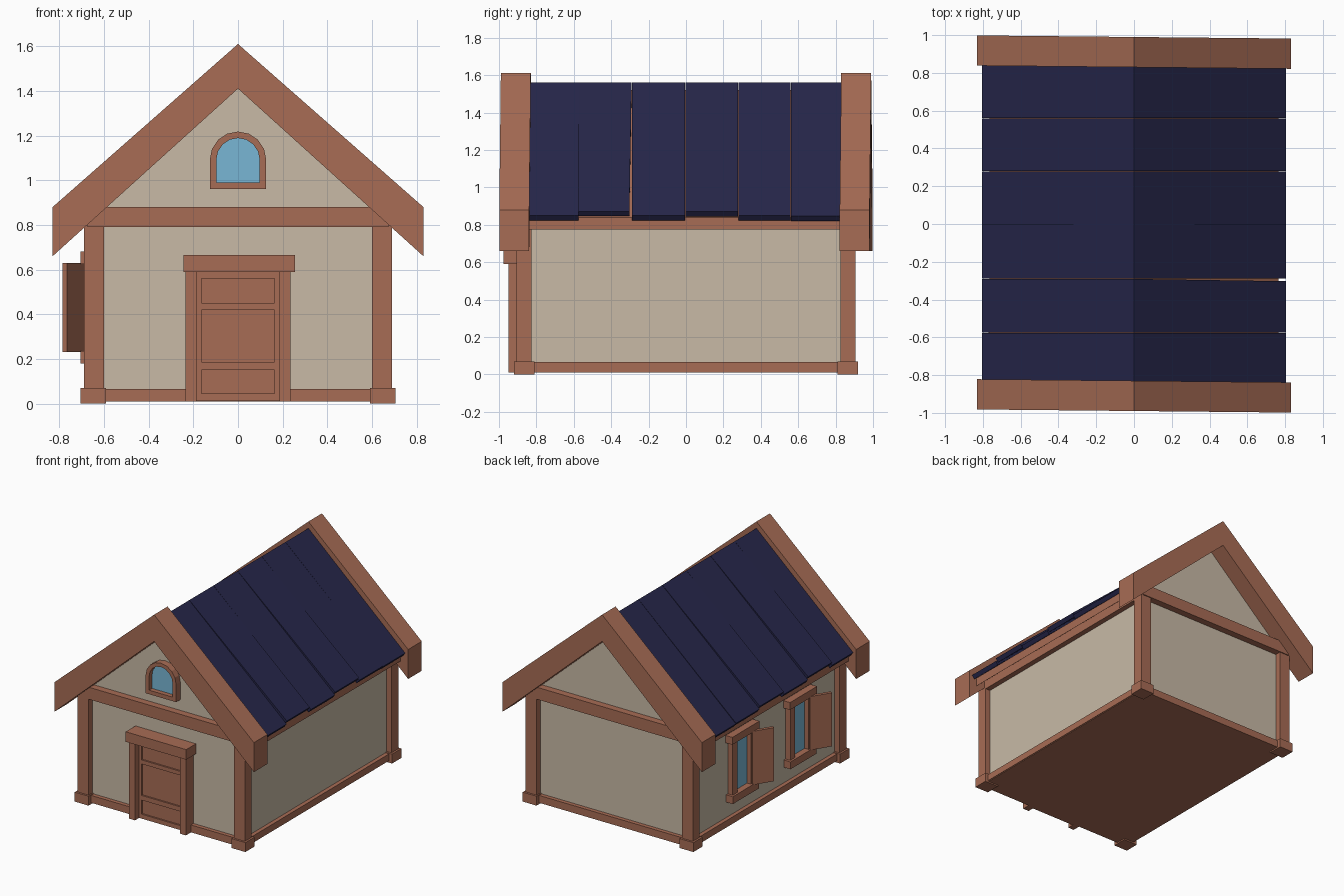
import bpy, bmesh, math
from mathutils import Matrix, Vector

if "Cube" in bpy.data.objects:
    bpy.data.objects.remove(bpy.data.objects["Cube"])


def material(name, rgb):
    m = bpy.data.materials.new(name)
    m.diffuse_color = (*rgb, 1)
    m.use_nodes = True
    m.node_tree.nodes["Principled BSDF"].inputs["Base Color"].default_value = m.diffuse_color
    return m


WOOD = material("warm brown wood", (0.39, 0.15, 0.09))
PLASTER = material("cream plaster", (0.58, 0.49, 0.38))
NAVY = material("navy roof", (0.020, 0.020, 0.070))
GLASS = material("blue glass", (0.19, 0.47, 0.66))


def finish(name, bm, mat):
    bmesh.ops.recalc_face_normals(bm, faces=bm.faces)
    me = bpy.data.meshes.new(name)
    bm.to_mesh(me)
    bm.free()
    me.materials.append(mat)
    ob = bpy.data.objects.new(name, me)
    bpy.context.collection.objects.link(ob)
    return ob


def box(name, x0, x1, y0, y1, z0, z1, mat=WOOD):
    bm = bmesh.new()
    c = Vector(((x0 + x1) / 2, (y0 + y1) / 2, (z0 + z1) / 2))
    size = (abs(x1 - x0), abs(y1 - y0), abs(z1 - z0), 1)
    bmesh.ops.create_cube(bm, size=1, matrix=Matrix.Translation(c) @ Matrix.Diagonal(size))
    return finish(name, bm, mat)


def prism(name, profile, y0, y1, mat=WOOD):
    """Extrude an (x, z) outline along y."""
    bm = bmesh.new()
    f = bm.faces.new([bm.verts.new((x, y0, z)) for x, z in profile])
    r = bmesh.ops.extrude_face_region(bm, geom=[f])
    bmesh.ops.translate(bm, vec=(0, y1 - y0, 0),
                        verts=[g for g in r["geom"] if isinstance(g, bmesh.types.BMVert)])
    return finish(name, bm, mat)


# Plaster body with gable ends, and the floor
prism("walls", [(-0.65, 0.02), (0.65, 0.02), (0.65, 0.85), (0, 1.43), (-0.65, 0.85)],
      -0.86, 0.86, PLASTER)
box("floor", -0.675, 0.675, -0.89, 0.89, 0.01, 0.03)

# Corner posts with base blocks
for sx in (-1, 1):
    for sy in (-1, 1):
        box("corner_post", sx * 0.60, sx * 0.69, sy * 0.825, sy * 0.905, 0.01, 0.84)
        box("post_base", sx * 0.59, sx * 0.705, sy * 0.81, sy * 0.92, 0, 0.07)

# Sill beams and top beams
for s in (-1, 1):
    box("end_sill", -0.62, 0.62, s * 0.84, s * 0.89, 0.015, 0.065)
    box("end_beam", -0.675, 0.675, s * 0.84, s * 0.912, 0.79, 0.88)
    box("side_sill", s * 0.63, s * 0.68, -0.84, 0.84, 0.015, 0.065)
    box("side_beam", s * 0.63, s * 0.69, -0.84, 0.84, 0.775, 0.86)

# Bargeboards on both gables, very slightly skewed
chevron = [(0, 1.61), (0.83, 0.88), (0.83, 0.66), (0, 1.41), (-0.83, 0.66), (-0.83, 0.88)]
for s in (-1, 1):
    ob = prism("bargeboard", chevron, s * 0.83, s * 0.99)
    for v in ob.data.vertices:
        v.co.y -= 0.01 * v.co.x

# Roof deck below the planks
prism("roof_deck", [(0, 1.52), (0.765, 0.84), (0.765, 0.775), (0, 1.45),
                    (-0.765, 0.775), (-0.765, 0.84)], -0.85, 0.85)

# Roof planks, unevenly lifted at the eaves
edges = [-0.84, -0.575, -0.29, -0.005, 0.28, 0.56, 0.84]
lift = [0.0, 0.022, 0.0, 0.02, 0.0, -0.004]
for s in (-1, 1):
    for i in range(6):
        e = 0.85 + lift[i]
        ob = prism("roof_plank",
                   [(0, 1.56), (s * 0.805, e), (s * 0.785, e - 0.026), (0, 1.52)],
                   edges[i] + 0.001, edges[i + 1] - 0.001, NAVY)
        if s == 1 and i == 1:  # one crooked plank leaves a gap
            for v in ob.data.vertices:
                if v.co.x > 0.5 and v.co.y > -0.4:
                    v.co.y -= 0.012

# Door: jambs, lintel, recessed panels between stiles and rails
for s in (-1, 1):
    box("door_jamb", s * 0.185, s * 0.235, -0.85, -0.95, 0.01, 0.60)
    box("door_stile", s * 0.163, s * 0.187, -0.85, -0.905, 0.012, 0.59)
box("door_lintel", -0.245, 0.255, -0.85, -0.975, 0.59, 0.665)
box("door_panel", -0.18, 0.18, -0.85, -0.893, 0.012, 0.59)
for z0, z1 in ((0.012, 0.045), (0.15, 0.185), (0.42, 0.45), (0.56, 0.59)):
    box("door_rail", -0.164, 0.164, -0.85, -0.905, z0, z1)


# Arched attic window
def arch(half, bottom, centre, n=8):
    return [(-half, bottom), (half, bottom)] + [
        (half * math.cos(math.pi * k / n), centre + half * math.sin(math.pi * k / n))
        for k in range(n + 1)]


outer, inner = arch(0.126, 0.96, 1.092), arch(0.097, 0.99, 1.092)
bm = bmesh.new()
rings = [[bm.verts.new((x, y, z)) for x, z in prof]
         for prof, y in ((outer, -0.85), (outer, -0.91), (inner, -0.91), (inner, -0.85))]
n = len(outer)
for a in range(4):
    for k in range(n):
        bm.faces.new((rings[a][k], rings[a][(k + 1) % n],
                      rings[(a + 1) % 4][(k + 1) % n], rings[(a + 1) % 4][k]))
finish("attic_window_frame", bm, WOOD)
prism("attic_window_glass", inner, -0.858, -0.875, GLASS)

# Two shuttered windows on the left wall
for c in (0.30, -0.38):
    box("window_glass", -0.64, -0.658, c - 0.09, c + 0.09, 0.22, 0.64, GLASS)
    for s in (-1, 1):
        box("window_jamb", -0.64, -0.69, c + s * 0.08, c + s * 0.135, 0.22, 0.63)
    box("window_head", -0.64, -0.705, c - 0.16, c + 0.16, 0.625, 0.68)
    box("window_sill", -0.64, -0.705, c - 0.155, c + 0.155, 0.18, 0.235)
    # shutter swung open around its hinge on the front side
    shutter = box("window_shutter", -0.012, 0.012, -0.16, 0, 0.23, 0.63)
    shutter.location = (-0.69, c - 0.09, 0)
    shutter.rotation_euler = (0, 0, -math.radians(32))
